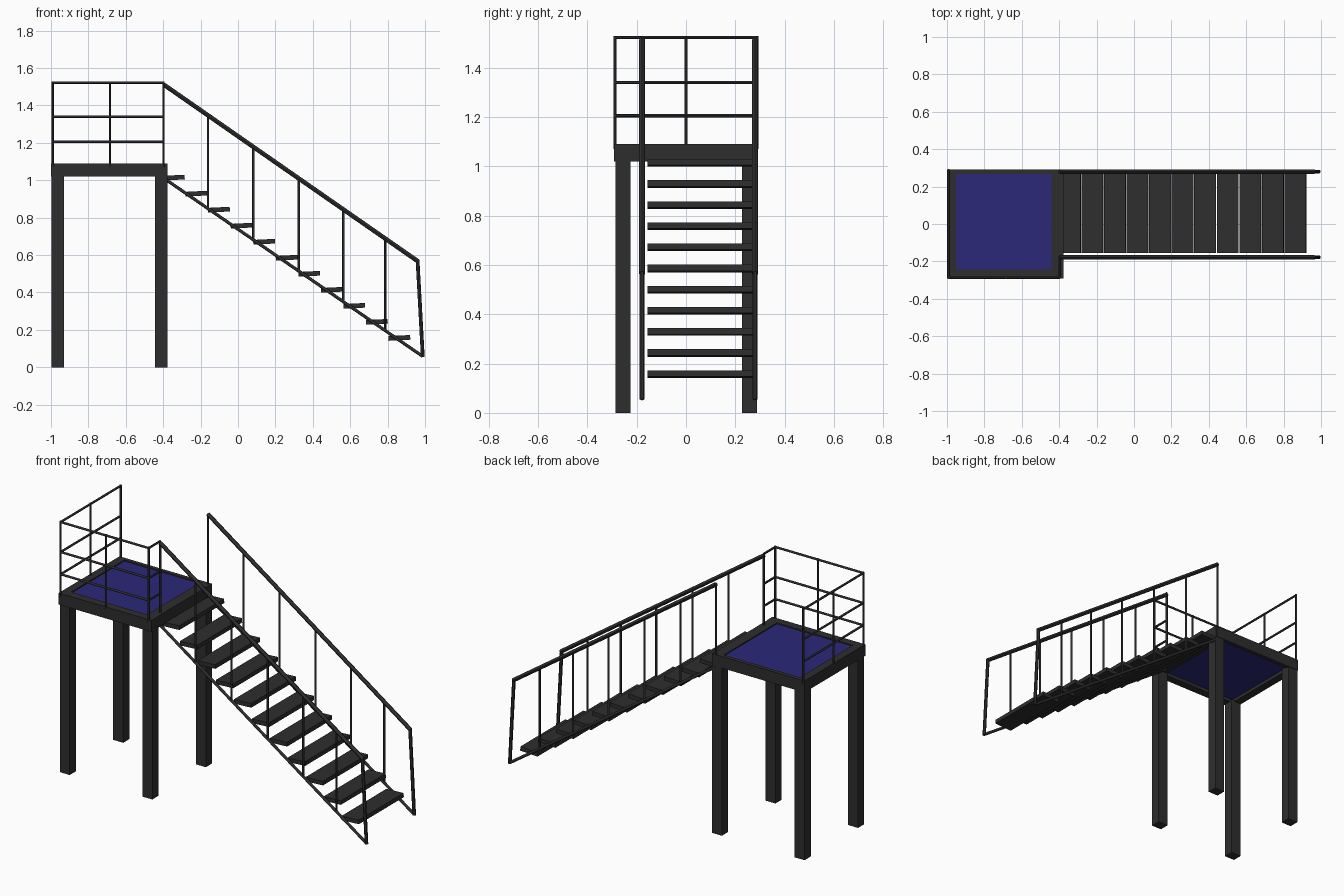
import bpy
from mathutils import Vector, Matrix

if "Cube" in bpy.data.objects:
    bpy.data.objects.remove(bpy.data.objects["Cube"])


def material(name, rgb):
    m = bpy.data.materials.new(name)
    m.diffuse_color = (*rgb, 1)
    m.use_nodes = True
    m.node_tree.nodes["Principled BSDF"].inputs["Base Color"].default_value = m.diffuse_color
    return m


DARK = material("dark_metal", (0.027, 0.027, 0.027))
BLUE = material("blue_deck", (0.024, 0.021, 0.19))


def box(name, lo, hi, mat=DARK, tilt=0.0):
    lo, hi = Vector(lo), Vector(hi)
    bpy.ops.mesh.primitive_cube_add(size=1)
    o = bpy.context.object
    o.name = name
    o.data.transform(Matrix.Diagonal((*(hi - lo), 1)))
    o.location = (lo + hi) / 2
    o.rotation_euler.y = tilt
    o.data.materials.append(mat)
    return o


def bar(name, a, b, d):
    a, b = Vector(a), Vector(b)
    bpy.ops.mesh.primitive_cylinder_add(vertices=12, radius=d / 2, depth=(b - a).length)
    o = bpy.context.object
    o.name = name
    o.location = (a + b) / 2
    o.rotation_mode = 'QUATERNION'
    o.rotation_quaternion = (b - a).to_track_quat('Z', 'Y')
    o.data.materials.append(DARK)
    bpy.ops.object.shade_smooth_by_angle()
    return o


# platform legs
for x in (-0.998, -0.443):
    for y in (-0.285, 0.228):
        box("platform_leg", (x, y, 0), (x + 0.067, y + 0.06, 1.03))

# platform frame and deck
box("front_beam", (-1, -0.292, 1.02), (-0.376, -0.243, 1.09))
box("back_beam", (-1, 0.267, 1.02), (-0.385, 0.291, 1.09))
box("left_beam", (-1, -0.29, 1.02), (-0.951, 0.29, 1.09))
box("right_beam", (-0.441, -0.29, 1.02), (-0.378, 0.29, 1.09))
box("deck_panel", (-0.96, -0.25, 1.04), (-0.43, 0.27, 1.083), BLUE)

# platform guard rails: left side, front side, short return
L, R, F, B = -0.99, -0.398, -0.288, 0.288
for z in (1.205, 1.34, 1.522):
    bar("left_guard_rail", (L, F, z), (L, B, z), 0.013)
    bar("front_guard_rail", (L, F, z), (R, F, z), 0.013)
    bar("return_guard_rail", (R, F, z), (R, -0.178, z), 0.013)
for x, y in ((L, F), (L, 0), (L, B), (-0.685, F), (R, F)):
    bar("guard_post", (x, y, 1.07), (x, y, 1.528), 0.012)


# stair stringer and handrail heights along x
def low(x):
    return 1.012 + (x - R) * (0.06 - 1.012) / (0.985 - R)


def high(x):
    return 1.512 + (x - R) * (0.568 - 1.512) / (0.96 - R)


# both stair sides
for y in (-0.178, 0.28):
    bar("stair_stringer", (R, y, low(R)), (0.988, y, low(0.988)), 0.017)
    bar("stair_handrail", (R, y, high(R)), (0.964, y, high(0.964)), 0.024)
    bar("stair_end_post", (0.96, y, 0.572), (0.988, y, 0.055), 0.02)
    for x in (R, -0.16, 0.082, 0.325, 0.563, 0.787):
        bar("baluster", (x, y, low(x)), (x, y, high(x)), 0.012)

# stair treads, slightly tilted
for i in range(11):
    x, z = -0.343 + i * 0.1206, 1.014 - i * 0.0857
    box("tread", (x - 0.058, -0.156, z - 0.0125), (x + 0.058, 0.275, z + 0.0125), DARK, -0.05)
